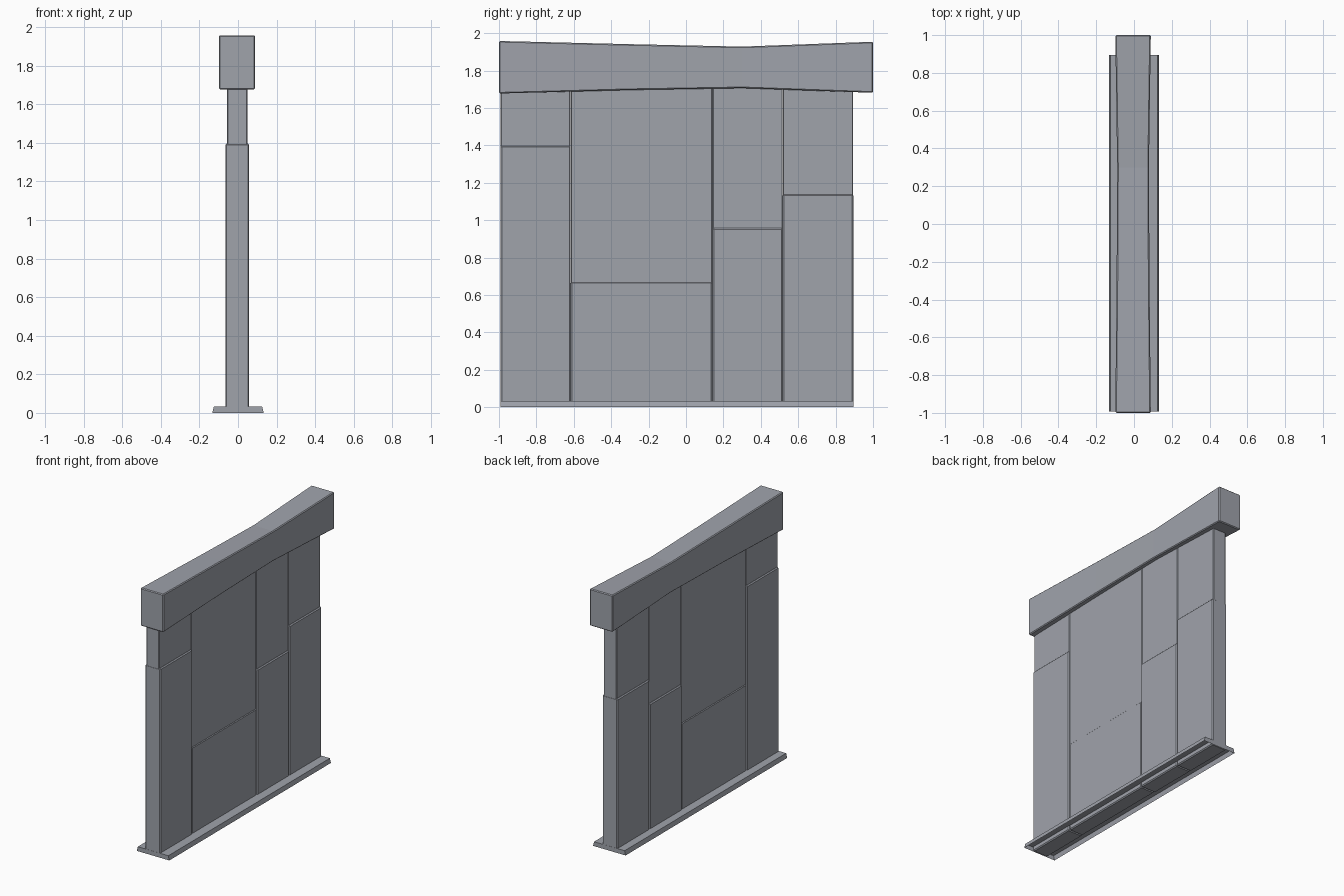
import bpy, bmesh

if "Cube" in bpy.data.objects:
    bpy.data.objects.remove(bpy.data.objects["Cube"])

# Blue-grey stone colour
stone = bpy.data.materials.new("stone")
stone.diffuse_color = (0.35, 0.367, 0.41, 1.0)
stone.use_nodes = True
stone.node_tree.nodes["Principled BSDF"].inputs["Base Color"].default_value = stone.diffuse_color

def add_object(name, bm, bevel=0.0):
    bmesh.ops.recalc_face_normals(bm, faces=bm.faces)
    mesh = bpy.data.meshes.new(name)
    bm.to_mesh(mesh)
    bm.free()
    mesh.materials.append(stone)
    ob = bpy.data.objects.new(name, mesh)
    bpy.context.collection.objects.link(ob)
    if bevel:
        mod = ob.modifiers.new("worn_edges", 'BEVEL')
        mod.width = bevel
        mod.segments = 1
    return ob

def loft(name, stations, bevel=0.0):
    """Rectangular sections along y: (y, centre x, half width, z low, z high)."""
    bm = bmesh.new()
    rings = []
    for y, cx, h, z0, z1 in stations:
        rings.append([bm.verts.new(p) for p in
                      ((cx - h, y, z0), (cx + h, y, z0), (cx + h, y, z1), (cx - h, y, z1))])
    for a, b in zip(rings, rings[1:]):
        for i in range(4):
            j = (i + 1) % 4
            bm.faces.new((a[i], a[j], b[j], b[i]))
    bm.faces.new(rings[0])
    bm.faces.new(rings[-1])
    return add_object(name, bm, bevel)

CX = -0.004

# Wall columns: y start, y end, top of the thick lower panel, its half thickness
columns = [(-0.992, -0.617, 1.397, 0.062),
           (-0.617, 0.142, 0.67, 0.058),
           (0.142, 0.517, 0.958, 0.062),
           (0.517, 0.895, 1.138, 0.062)]
for n, (y0, y1, top, half) in enumerate(columns, 1):
    loft(f"lower_panel_{n}", [(y0, CX, half, 0.0, top), (y1, CX, half, 0.0, top)], 0.007)
    loft(f"upper_panel_{n}", [(y0 + 0.001, CX, 0.053, top - 0.02, 1.73),
                              (y1 - 0.001, CX, 0.053, top - 0.02, 1.73)], 0.004)

# Sagging top beam, slightly pinched along its length
loft("top_beam", [(-1.0, -0.005, 0.094, 1.677, 1.958),
                  (-0.3, -0.005, 0.087, 1.696, 1.941),
                  (0.3, -0.005, 0.084, 1.706, 1.928),
                  (1.0, -0.005, 0.094, 1.681, 1.954)], 0.006)

# Base skirt: tapered sides, open underneath
bm = bmesh.new()
low, high = [], []
for sx, y in ((-1, -0.993), (1, -0.993), (1, 0.896), (-1, 0.896)):
    low.append(bm.verts.new((sx * 0.133, y, 0.0)))
    high.append(bm.verts.new((sx * 0.125, y, 0.033)))
for i in range(4):
    j = (i + 1) % 4
    bm.faces.new((low[i], low[j], high[j], high[i]))
bm.faces.new(high)
add_object("base_skirt", bm)
